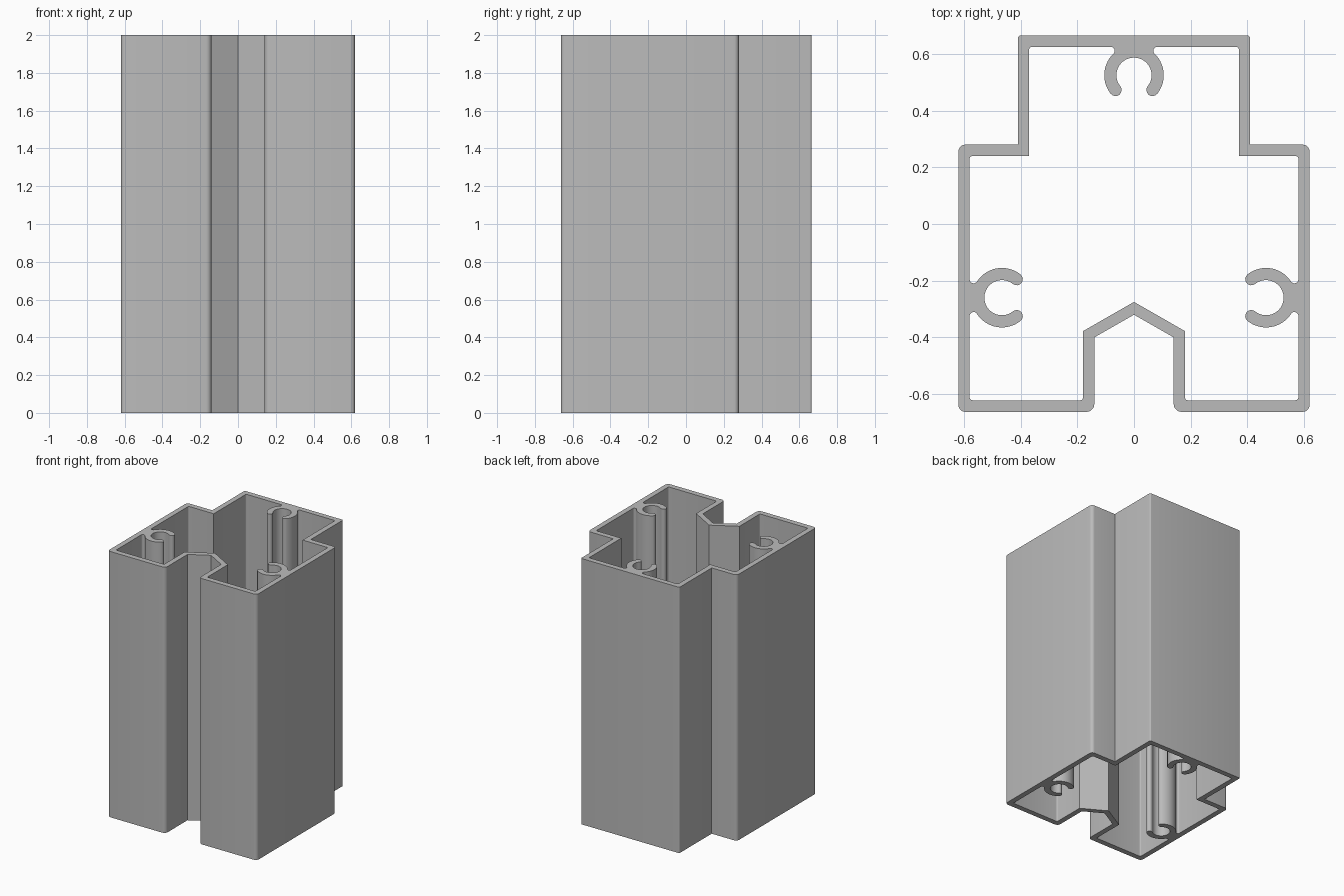
import bpy, bmesh
from math import sin, cos, pi, atan2, sqrt
from mathutils import Vector

cube = bpy.data.objects.get("Cube")
if cube:
    bpy.data.objects.remove(cube, do_unlink=True)

HEIGHT = 2.0
BORE, RIM, FILLET = 0.062, 0.105, 0.014   # screw port radii
TIP = atan2(0.065, -0.052)                # angle where the port's lips end


def arc(cx, cy, r, a0, a1, n):
    return [(cx + r * cos(a0 + (a1 - a0) * i / n),
             cy + r * sin(a0 + (a1 - a0) * i / n)) for i in range(n + 1)]


def half_port(wall):
    """Half of a C-shaped screw port: bore, lip, rim, fillet to the wall.
    The first coordinate points at the wall, the second sideways."""
    mid, lip = (BORE + RIM) / 2, (RIM - BORE) / 2
    fa = wall - FILLET
    fl = sqrt((RIM + FILLET) ** 2 - fa ** 2)
    phi = atan2(fl, fa)
    pts = arc(0, 0, BORE, 0, TIP, 16)
    pts += arc(mid * cos(TIP), mid * sin(TIP), lip, TIP + pi, TIP, 8)[1:]
    pts += arc(0, 0, RIM, TIP, phi, 14)[1:]
    pts += arc(fa, fl, FILLET, phi - pi, 0, 8)[1:]
    return pts


def rounded(corners, n=5):
    """Replace right-angled corners (x, y, r) by arcs of radius r."""
    out = []
    for i, (x, y, r) in enumerate(corners):
        p = Vector((x, y))
        if not r:
            out.append(p)
            continue
        u = (Vector(corners[i - 1][:2]) - p).normalized()
        v = (Vector(corners[i + 1][:2]) - p).normalized()
        c = p + r * (u + v)
        for k in range(n + 1):
            t = k / n * pi / 2
            out.append(c - r * (v * cos(t) + u * sin(t)))
    return out


def mirrored(half):
    """Close a half outline across x = 0."""
    return half + [Vector((-p.x, p.y)) for p in reversed(half) if p.x > 1e-5]


# Outer outline, right half from back to front notch
outer = mirrored(rounded([
    (0, 0.665, 0), (0.41, 0.665, 0.01), (0.41, 0.28, 0),
    (0.62, 0.28, 0.025), (0.62, -0.663, 0.025), (0.14, -0.663, 0.028),
    (0.14, -0.4, 0), (0, -0.32, 0)]))

# Inner outline, with the back port and the side port
back_port = [(l, 0.525 + a, 0) for a, l in half_port(0.1)]
half = half_port(0.114)
side_port = [(0.466 + a, -0.26 + l, 0)
             for a, l in half[::-1] + [(a, -l) for a, l in half[1:]]]
inner = mirrored(rounded(
    back_port
    + [(0.37, 0.625, 0.01), (0.37, 0.24, 0), (0.58, 0.24, 0.01)]
    + side_port
    + [(0.58, -0.622, 0.01), (0.18, -0.622, 0.01),
       (0.18, -0.378, 0), (0, -0.275, 0)]))

# Walls from both outlines, then the two end caps
bm = bmesh.new()
caps = {0.0: [], HEIGHT: []}
for outline in (outer, inner):
    rings = {z: [bm.verts.new((p.x, p.y, z)) for p in outline] for z in caps}
    low, high = rings[0.0], rings[HEIGHT]
    for i in range(len(outline)):
        bm.faces.new((low[i - 1], low[i], high[i], high[i - 1]))
    for z, ring in rings.items():
        caps[z] += [bm.edges.get((ring[i - 1], ring[i])) for i in range(len(ring))]
for edges in caps.values():
    bmesh.ops.triangle_fill(bm, use_beauty=True, edges=edges, normal=(0, 0, 1))
bmesh.ops.recalc_face_normals(bm, faces=bm.faces)

mesh = bpy.data.meshes.new("extruded_post")
bm.to_mesh(mesh)
bm.free()
post = bpy.data.objects.new("extruded_post", mesh)
bpy.context.collection.objects.link(post)

# Plain aluminium grey
grey = bpy.data.materials.new("aluminium_grey")
grey.use_nodes = True
colour = (0.5, 0.5, 0.5, 1)
grey.diffuse_color = colour
grey.node_tree.nodes["Principled BSDF"].inputs["Base Color"].default_value = colour
mesh.materials.append(grey)

bpy.ops.object.select_all(action='DESELECT')
post.select_set(True)
bpy.context.view_layer.objects.active = post
bpy.ops.object.shade_smooth_by_angle(angle=pi / 6)
